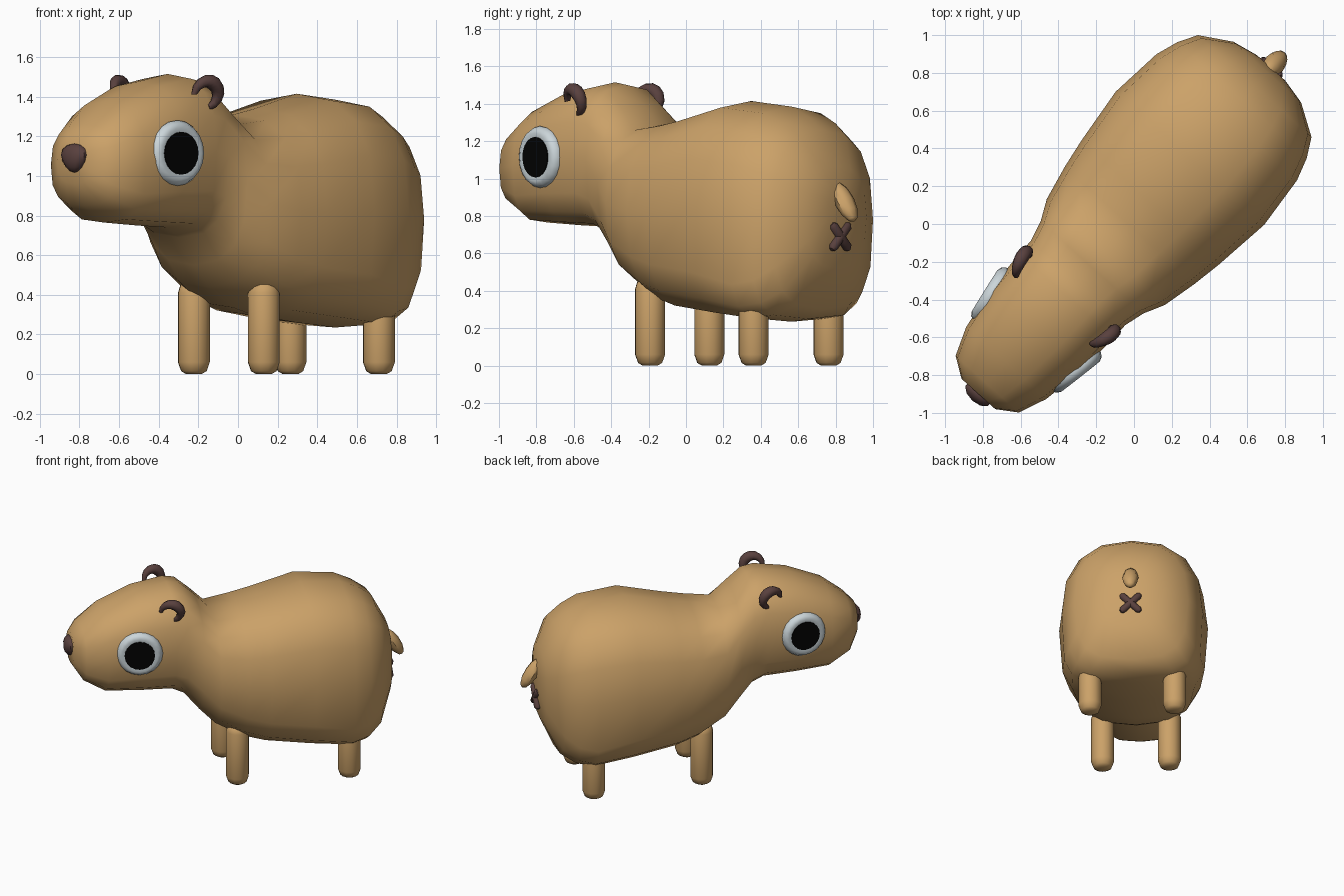
import bpy
import bmesh
import math
from mathutils import Matrix, Vector

if "Cube" in bpy.data.objects:
    bpy.data.objects.remove(bpy.data.objects["Cube"])

# The animal is built facing -y, then turned to stand diagonally
PLACE = Matrix.Rotation(math.radians(-41.9), 4, 'Z') @ Matrix.Translation((-0.012, 0, 0))


def material(name, color):
    m = bpy.data.materials.new(name)
    m.use_nodes = True
    m.diffuse_color = (*color, 1)
    bsdf = m.node_tree.nodes["Principled BSDF"]
    bsdf.inputs["Base Color"].default_value = (*color, 1)
    bsdf.inputs["Roughness"].default_value = 0.8
    return m


FUR = material("tan_fur", (0.60, 0.36, 0.14))
DARK = material("dark_brown", (0.10, 0.052, 0.048))
WHITE = material("eye_white", (0.60, 0.67, 0.70))
BLACK = material("pupil_black", (0.001, 0.001, 0.001))


def finish(name, bm, mat, local=Matrix(), angle=50):
    bm.transform(PLACE @ local)
    bmesh.ops.recalc_face_normals(bm, faces=bm.faces)
    mesh = bpy.data.meshes.new(name)
    bm.to_mesh(mesh)
    bm.free()
    mesh.materials.append(mat)
    ob = bpy.data.objects.new(name, mesh)
    bpy.context.collection.objects.link(ob)
    bpy.ops.object.select_all(action='DESELECT')
    ob.select_set(True)
    bpy.context.view_layer.objects.active = ob
    bpy.ops.object.shade_smooth_by_angle(angle=math.radians(angle))


def bridge(rings, bm):
    """Join point rings into a closed skin with pointed end caps."""
    loops = [[bm.verts.new(p) for p in ring] for ring in rings]
    n = len(loops[0])
    for a, b in zip(loops, loops[1:]):
        for i in range(n):
            j = (i + 1) % n
            bm.faces.new((a[i], a[j], b[j], b[i]))
    for loop in (loops[0], loops[-1]):
        cap = bm.faces.new(loop)
        bmesh.ops.poke(bm, faces=[cap])


def lathe(profile, sides):
    bm = bmesh.new()
    turn = [2 * math.pi * k / sides for k in range(sides)]
    bridge([[(r * math.cos(t), r * math.sin(t), z) for t in turn] for r, z in profile], bm)
    return bm


def ellipsoid(size, u=10, v=7, taper=0.0):
    """Stretched ball, made narrower towards its underside by the taper."""
    bm = bmesh.new()
    bmesh.ops.create_uvsphere(bm, u_segments=u, v_segments=v, radius=1)
    for vert in bm.verts:
        vert.co.x *= 1 + taper * vert.co.z
    bmesh.ops.scale(bm, vec=size, verts=bm.verts)
    return bm


def facing(position, normal):
    """Matrix that turns local +z to the given normal."""
    return Matrix.Translation(position) @ Vector(normal).to_track_quat('Z', 'Y').to_matrix().to_4x4()


# Head and body: position along the spine, half width, underside, top, squareness below
SECTIONS = [
    (-1.22, 0.12, 0.96, 1.19, 2.5), (-1.15, 0.225, 0.85, 1.26, 2.8), (-1.0, 0.285, 0.765, 1.375, 3),
    (-0.75, 0.325, 0.75, 1.475, 3), (-0.52, 0.335, 0.74, 1.515, 3), (-0.43, 0.335, 0.69, 1.50, 2.8),
    (-0.32, 0.365, 0.55, 1.40, 2.5), (-0.21, 0.42, 0.44, 1.285, 2.5), (-0.02, 0.463, 0.335, 1.31, 2.7),
    (0.14, 0.49, 0.295, 1.34, 3), (0.457, 0.528, 0.26, 1.415, 3.5), (0.748, 0.50, 0.235, 1.385, 4.5),
    (0.87, 0.46, 0.25, 1.33, 4), (0.97, 0.404, 0.30, 1.26, 3), (1.07, 0.24, 0.52, 1.07, 2.5),
    (1.10, 0.10, 0.74, 0.95, 2.5),
]
SIDES = 16


def section(y, half, low, high, square):
    pts = []
    for k in range(SIDES):
        t = 2 * math.pi * k / SIDES
        c, s = math.cos(t), math.sin(t)
        power = 2 / (2.5 if s > -0.01 else square)
        x = math.copysign(abs(c) ** power, c) * half
        z = math.copysign(abs(s) ** power, s) * (high - low) / 2
        pts.append((x, y, (high + low) / 2 + z))
    return pts


body = bmesh.new()
bridge([section(*s) for s in SECTIONS], body)
finish("body", body, FUR, angle=70)

# Snout tip
finish("nose", ellipsoid((0.08, 0.047, 0.073), taper=0.3), DARK,
       Matrix.Translation((0, -1.222, 1.09)))

# Stubby tail sloping down and back
finish("tail", ellipsoid((0.057, 0.05, 0.125), 8, 6), FUR,
       Matrix.Translation((0, 1.13, 0.875)) @ Matrix.Rotation(math.radians(33), 4, 'X'))

# Crossed mark under the tail
BAR = [(0.012, -0.098), (0.026, -0.08), (0.026, 0.08), (0.012, 0.098)]
for side, word in ((1, "left"), (-1, "right")):
    finish("rear_mark_" + word, lathe(BAR, 8), DARK,
           Matrix.Translation((0, 1.097, 0.69)) @ Matrix.Rotation(side * math.radians(45), 4, 'Y'))

LEG = [(0.04, 0), (0.066, 0.015), (0.082, 0.06), (0.082, 0.41), (0.068, 0.455), (0.035, 0.47)]
EYE = [(0.15, -0.05), (0.163, -0.02), (0.166, 0.0), (0.152, 0.025), (0.13, 0.036), (0.108, 0.03)]
PUPIL = [(0.108, 0.028), (0.108, 0.036)]


def curled_ear():
    """Plump crescent, thickest over the top and open towards the lower front."""
    bm = bmesh.new()
    rings, steps, start, sweep = [], 10, -80, 265
    for k in range(steps + 1):
        a = math.radians(start + sweep * k / steps)
        swell = 0.4 + 0.6 * math.sin(math.pi * k / steps)
        ring = []
        for j in range(8):
            t = 2 * math.pi * j / 8
            r = 0.094 - 0.038 * swell * (1 - math.cos(t))
            ring.append((0.038 * swell * math.sin(t), r * math.cos(a), r * math.sin(a)))
        rings.append(ring)
    bridge(rings, bm)
    return bm


# Paired parts
for side, word in ((1, "left"), (-1, "right")):
    finish("front_leg_" + word, lathe(LEG, 12), FUR, Matrix.Translation((side * 0.237, -0.056, 0)))
    finish("back_leg_" + word, lathe(LEG, 12), FUR, Matrix.Translation((side * 0.30, 0.744, 0)))
    eye_frame = facing((side * 0.305, -0.785, 1.115), (side * 0.97, -0.17, -0.01))
    finish("eye_" + word, lathe(EYE, 20), WHITE, eye_frame)
    finish("pupil_" + word, lathe(PUPIL, 20), BLACK, eye_frame)
    finish("ear_" + word, curled_ear(), DARK,
           Matrix.Translation((side * 0.295, -0.545, 1.42))
           @ Matrix.Rotation(-side * math.radians(17), 4, 'Z')
           @ Matrix.Rotation(side * math.radians(12), 4, 'Y'))
